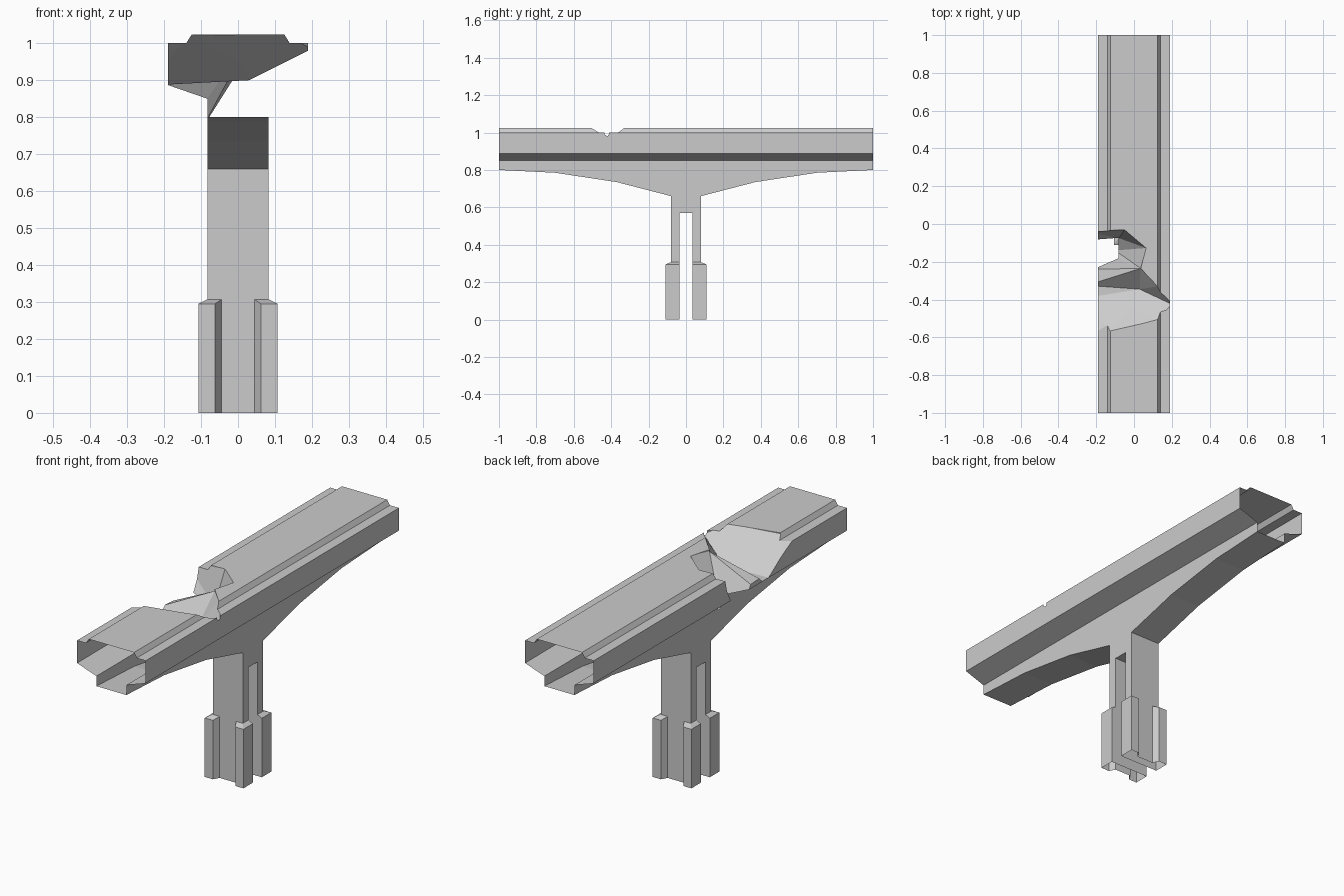
import bpy, bmesh

if "Cube" in bpy.data.objects:
    bpy.data.objects.remove(bpy.data.objects["Cube"])


def make_object(name, bm):
    bmesh.ops.remove_doubles(bm, verts=bm.verts, dist=1e-5)
    bmesh.ops.recalc_face_normals(bm, faces=bm.faces)
    mesh = bpy.data.meshes.new(name)
    bm.to_mesh(mesh)
    bm.free()
    obj = bpy.data.objects.new(name, mesh)
    bpy.context.collection.objects.link(obj)
    return obj


# Beam: half profile mirrored across x, lofted along y with an arched underside
W = 0.083
arch = [(-1, .80), (-.7, .785), (-.37, .735), (-.08, .66)]
arch += [(-y, z) for y, z in reversed(arch)]
bm = bmesh.new()
rings = []
for y, low in arch:
    half = [(W, low), (W, .85), (.19, .887), (.19, 1.0), (.14, 1.0), (.125, 1.024)]
    loop = half + [(-x, z) for x, z in reversed(half)]
    rings.append([bm.verts.new((x, y, z)) for x, z in loop])
for a, b in zip(rings, rings[1:]):
    for i in range(len(a)):
        j = (i + 1) % len(a)
        bm.faces.new((a[i], a[j], b[j], b[i]))
bm.faces.new(rings[0])
bm.faces.new(rings[-1])
beam = make_object("beam", bm)

# Fracture cutter: jagged floor sheet pulled up above the beam
P = {
    'A': (-.25, -.04, 1.0), 'B': (-.05, -.03, 1.026), 'C': (.065, -.127, 1.026),
    'D': (.035, -.235, 1.015), 'E': (.125, -.33, 1.025), 'F': (.2, -.425, .985),
    'G': (.12, -.51, 1.026), 'H': (-.135, -.568, 1.02), 'I': (-.25, -.595, .995),
    'J': (-.25, -.39, .885), 'K': (.03, -.345, .9), 'L': (-.25, -.325, .885),
    'M': (-.25, -.24, .88), 'N': (-.25, -.21, .87), 'O': (-.09, -.18, .842),
    'P': (-.08, -.075, .845), 'Q': (-.25, -.105, .87), 'R': (.0, -.44, .955),
    'T': (-.1, -.14, .765), 'U': (-.25, -.15, .70),
}
tris = ("ABP APQ BCP PCT CDT DOT QPT QTU UTO UON MDO MON LKD LDM KED KFE "
        "LJK JIH JHR HGR GFR FKR KJR").split()
bm = bmesh.new()
V = {k: bm.verts.new(p) for k, p in P.items()}
floor = [bm.faces.new([V[c] for c in t]) for t in tris]
bmesh.ops.recalc_face_normals(bm, faces=floor)
lifted = bmesh.ops.extrude_face_region(bm, geom=floor, use_keep_orig=True)
for v in lifted["geom"]:
    if isinstance(v, bmesh.types.BMVert):
        v.co.z = 1.3
cutter = make_object("fracture_cutter", bm)
cutter.hide_render = True

mod = beam.modifiers.new("fracture", 'BOOLEAN')
mod.operation = 'DIFFERENCE'
mod.solver = 'EXACT'
mod.object = cutter
bpy.context.view_layer.objects.active = beam
bpy.ops.object.modifier_apply(modifier=mod.name)
bpy.data.objects.remove(cutter)

# Open the beam ends and the patch above the pillar
bm = bmesh.new()
bm.from_mesh(beam.data)
gone = []
for f in bm.faces:
    c = f.calc_center_median()
    if abs(c.y) > .999 or (c.z < .661 and abs(c.y) < .05):
        gone.append(f)
bmesh.ops.delete(bm, geom=gone, context='FACES')
bm.to_mesh(beam.data)
bm.free()

# Pillar: one quarter with slot and corner block, mirrored to four
D, S, X, Y = .08, .035, .107, .11      # depth, slot, block outer x and y
TOP, ROOF, HI, LO = .66, .57, .307, .295
quarter = [
    [(0, D, 0), (.045, D, 0), (.045, D, HI), (W, D, HI), (W, D, TOP), (0, D, TOP)],
    [(.045, D, 0), (.062, Y, 0), (.062, Y, LO), (.045, D, HI)],
    [(.062, Y, 0), (X, Y, 0), (X, Y, LO), (.062, Y, LO)],
    [(X, Y, 0), (X, S, 0), (X, S, LO), (X, Y, LO)],
    [(.045, D, HI), (.062, Y, LO), (X, Y, LO), (W, D, HI)],
    [(W, D, HI), (X, Y, LO), (X, S, LO), (W, S, HI)],
    [(0, S, 0), (X, S, 0), (X, S, LO), (W, S, HI), (W, S, ROOF), (0, S, ROOF)],
    [(W, D, HI), (W, S, HI), (W, S, ROOF), (W, 0, ROOF), (W, 0, TOP), (W, D, TOP)],
    [(0, 0, ROOF), (W, 0, ROOF), (W, S, ROOF), (0, S, ROOF)],
]
bm = bmesh.new()
for sx in (1, -1):
    for sy in (1, -1):
        for face in quarter:
            bm.faces.new([bm.verts.new((x * sx, y * sy, z)) for x, y, z in face])
make_object("pillar", bm)
